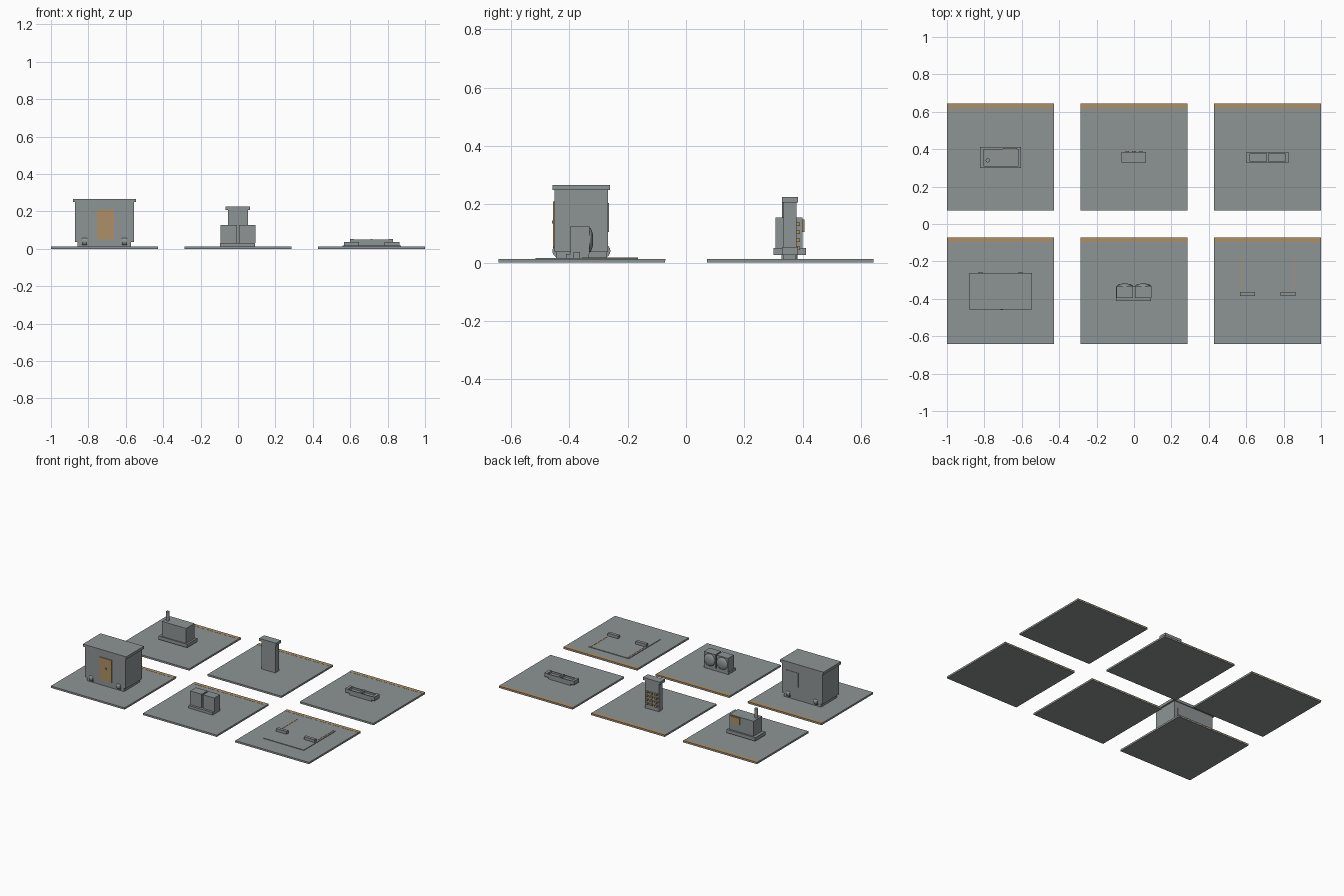
import bpy, bmesh, math
from mathutils import Matrix

if "Cube" in bpy.data.objects:
    bpy.data.objects.remove(bpy.data.objects["Cube"])


def material(name, rgb):
    m = bpy.data.materials.new(name)
    m.diffuse_color = (*rgb, 1)
    m.use_nodes = True
    m.node_tree.nodes["Principled BSDF"].inputs["Base Color"].default_value = m.diffuse_color
    return m


GREY = material("concrete grey", (0.27, 0.295, 0.295))
TAN = material("warm tan", (0.42, 0.28, 0.135))
T = 0.0125          # top of the display tiles
CX, CY = 0.7143, 0.3571


def finish(name, bm, mat):
    me = bpy.data.meshes.new(name)
    bm.to_mesh(me)
    bm.free()
    me.materials.append(mat)
    ob = bpy.data.objects.new(name, me)
    bpy.context.collection.objects.link(ob)
    return ob


def box(name, x0, x1, y0, y1, z0, z1, mat=GREY):
    bm = bmesh.new()
    mtx = Matrix.Translation(((x0 + x1) / 2, (y0 + y1) / 2, (z0 + z1) / 2)) \
        @ Matrix.Diagonal((x1 - x0, y1 - y0, z1 - z0, 1))
    bmesh.ops.create_cube(bm, size=1, matrix=mtx)
    return finish(name, bm, mat)


def cylinder(name, x, y, z, r, length, axis="Z", sides=16):
    bm = bmesh.new()
    mtx = Matrix.Translation((x, y, z))
    if axis != "Z":
        mtx = mtx @ Matrix.Rotation(math.pi / 2, 4, "Y" if axis == "X" else "X")
    bmesh.ops.create_cone(bm, cap_ends=True, segments=sides, radius1=r,
                          radius2=r, depth=length, matrix=mtx)
    for f in bm.faces:
        f.smooth = len(f.verts) == 4
    for e in bm.edges:
        e.smooth = all(len(f.verts) == 4 for f in e.link_faces)
    return finish(name, bm, GREY)


# Six display tiles, each with a tan strip along its back edge
H = 0.2857
for cx in (-CX, 0, CX):
    for cy in (-CY, CY):
        box("tile", cx - H, cx + H, cy - H, cy + H, 0, T)
        box("tile_strip", cx - H, cx + H, cy + H - 0.025, cy + H + 0.0005,
            0.007, T + 0.0008, TAN)

# Cabin: base, walls, roof, door, back panel and wheels
box("cabin_base", -0.857, -0.571, -0.445, -0.27, T, 0.037)
box("cabin_body", -0.871, -0.557, -0.45, -0.267, 0.037, 0.249)
box("cabin_roof", -0.882, -0.546, -0.457, -0.261, 0.249, 0.267)
box("cabin_door", -0.755, -0.662, -0.455, -0.449, 0.05, 0.21, TAN)
box("door_handle", -0.714, -0.70, -0.459, -0.454, 0.135, 0.145)
box("back_panel", -0.683, -0.583, -0.268, -0.264, 0.105, 0.205)
for x in (-0.82, -0.607):
    for y in (-0.434, -0.283):
        cylinder("cabin_wheel", x, y, 0.04, 0.024, 0.026, "X")

# Twin cabinets on a plinth, each with a shallow dome on its back
box("cabinet_plinth", -0.095, 0.092, -0.412, -0.333, T, 0.03)
for s in (-1, 1):
    x0, x1 = sorted((s * 0.005, s * 0.0935))
    box("cabinet", x0, x1, -0.395, -0.331, 0.03, 0.126)
    bm = bmesh.new()
    dome = Matrix.Translation((s * 0.049, -0.331, 0.078)) \
        @ Matrix.Diagonal((0.042, 0.013, 0.042, 1)) \
        @ Matrix.Rotation(math.pi / 2, 4, "X")
    bmesh.ops.create_uvsphere(bm, u_segments=20, v_segments=10, radius=1, matrix=dome)
    for f in bm.faces:
        f.smooth = True
    finish("cabinet_dome", bm, GREY)

# Parking pad with two tan guide lines and two stop blocks
box("pad", 0.558, 0.871, -0.515, -0.164, T, 0.0165)
for s in (-1, 1):
    x = CX + s * 0.142
    box("guide_line", x - 0.003, x + 0.003, -0.356, -0.164, 0.0165, 0.018, TAN)
    x = CX + s * 0.108
    box("stop_block", x - 0.04, x + 0.04, -0.386, -0.364, 0.0165, 0.036)

# Engine unit: skid, base, housing, control panel and exhaust
box("engine_skid", -0.80, -0.63, 0.327, 0.382, T, 0.028)
box("engine_base", -0.824, -0.604, 0.300, 0.412, 0.026, 0.05)
box("engine_housing", -0.804, -0.617, 0.307, 0.400, 0.05, 0.155)
box("control_panel", -0.70, -0.626, 0.399, 0.406, 0.105, 0.148, TAN)
cylinder("exhaust", -0.782, 0.34, 0.183, 0.011, 0.07)

# Tower with a cap and rows of tan terminals on the back
box("tower_body", -0.054, 0.054, 0.335, 0.378, T, 0.207)
box("tower_cap", -0.067, 0.065, 0.329, 0.384, 0.207, 0.225)
for z in (0.05, 0.077, 0.104, 0.131):
    for x in (-0.036, 0, 0.036):
        box("terminal", x - 0.010, x + 0.010, 0.377, 0.390, z - 0.006, z + 0.006, TAN)

# Long tray on a plinth with two open cells
box("tray_plinth", 0.63, 0.80, 0.335, 0.376, T, 0.028)
box("tray_floor", 0.60, 0.828, 0.329, 0.383, 0.026, 0.037)
for x, w in ((0.610, 0.010), (CX, 0.006), (0.818, 0.010)):
    box("tray_divider", x - w, x + w, 0.329, 0.383, 0.037, 0.053)
for y in (0.329, 0.377):
    box("tray_wall", 0.62, 0.808, y, y + 0.006, 0.037, 0.050)
